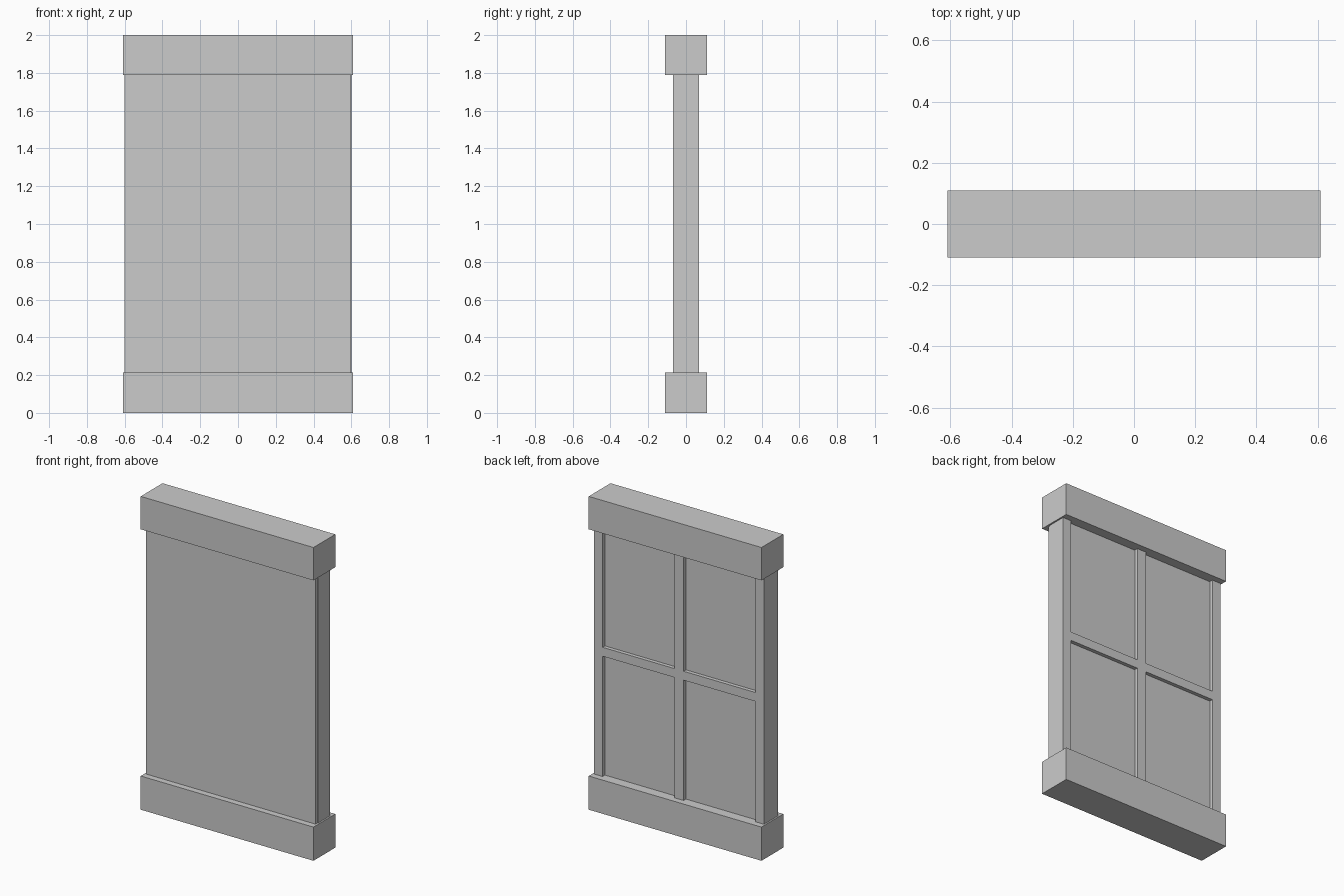
import bpy

if "Cube" in bpy.data.objects:
    bpy.data.objects.remove(bpy.data.objects["Cube"])


def box(name, x, y, z):
    """Axis-aligned box from (min, max) ranges."""
    bpy.ops.mesh.primitive_cube_add(
        size=1, location=[(a + b) / 2 for a, b in (x, y, z)])
    ob = bpy.context.object
    ob.name = name
    ob.scale = [b - a for a, b in (x, y, z)]
    bpy.ops.object.transform_apply(location=False, rotation=False, scale=True)
    return ob


LOW, HIGH = 0.215, 1.79      # visible opening between the beams
BACK = 0.07                  # back face of posts and bars
PANE = 0.046                 # back face of the recessed board

# Top and bottom beams
box("bottom_beam", (-0.61, 0.61), (-0.11, 0.11), (0, LOW))
box("top_beam", (-0.61, 0.61), (-0.11, 0.11), (HIGH, 2.0))

# Front facing sheet and the board behind it
box("front_panel", (-0.6, 0.596), (-0.07, -0.05), (LOW, HIGH))
box("core_board", (-0.54, 0.54), (-0.05, PANE), (LOW, HIGH))

# Side posts
for side, name in ((-1, "left_post"), (1, "right_post")):
    box(name, sorted((side * 0.54, side * 0.6)), (-0.05, BACK), (LOW, HIGH))

# Back bars dividing the wall into four fields
box("middle_stud", (-0.032, 0.032), (PANE, BACK), (LOW, HIGH))
for side, name in ((-1, "left_rail"), (1, "right_rail")):
    box(name, sorted((side * 0.032, side * 0.54)), (PANE, BACK), (0.983, 1.04))
